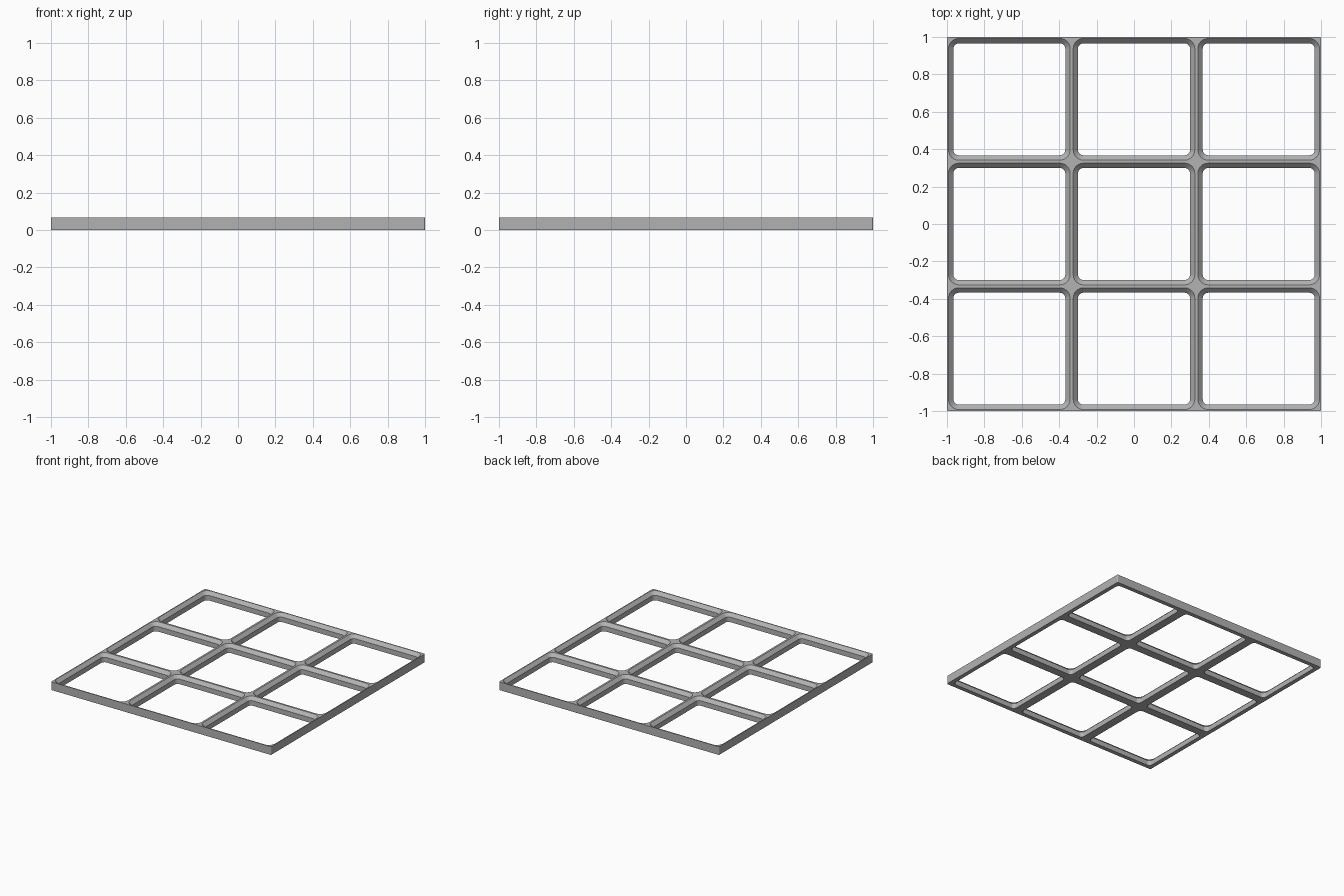
import bpy, bmesh
from math import sin, cos, pi

if "Cube" in bpy.data.objects:
    bpy.data.objects.remove(bpy.data.objects["Cube"])

CELLS = 3
PITCH = 2 / CELLS
HEIGHT = 0.067
LAND = 0.008        # half width of the flat rib top
INSET = 0.034       # half width of the rib foot
CORNER = 0.063      # corner radius at the cell border

grey = bpy.data.materials.new("light_grey")
grey.use_nodes = True
colour = (0.45, 0.45, 0.45, 1)
grey.diffuse_color = colour
grey.node_tree.nodes["Principled BSDF"].inputs["Base Color"].default_value = colour


def rounded_loop(bm, cx, cy, half, radius, z, steps=6):
    """Ring of vertices around a rounded square."""
    ring = []
    for quarter in range(4):
        mid = pi / 4 + quarter * pi / 2
        sx = 1 if cos(mid) > 0 else -1
        sy = 1 if sin(mid) > 0 else -1
        for i in range(steps + 1):
            a = (quarter + i / steps) * pi / 2
            ring.append(bm.verts.new((cx + sx * (half - radius) + radius * cos(a),
                                      cy + sy * (half - radius) + radius * sin(a), z)))
    return ring


def add_prism(bm, cx, cy, sections):
    """Closed solid lofted through (half, radius, z) sections, bottom to top."""
    rings = [rounded_loop(bm, cx, cy, *s) for s in sections]
    count = len(rings[0])
    for low, high in zip(rings, rings[1:]):
        for i in range(count):
            j = (i + 1) % count
            bm.faces.new((low[i], low[j], high[j], high[i]))
    bm.faces.new(rings[0][::-1])
    bm.faces.new(rings[-1])


def make_object(name, bm):
    mesh = bpy.data.meshes.new(name)
    bm.to_mesh(mesh)
    bm.free()
    mesh.materials.append(grey)
    obj = bpy.data.objects.new(name, mesh)
    bpy.context.collection.objects.link(obj)
    return obj


# Slab with slightly rounded outer corners
bm = bmesh.new()
add_prism(bm, 0, 0, [(1, 0.008, 0), (1, 0.008, HEIGHT)])
frame = make_object("grid_frame", bm)

# Cell openings: straight lower wall, sloped upper wall
half = PITCH / 2
foot = (half - INSET, CORNER - INSET)
rim = (half - LAND, CORNER - LAND)
slope_start = HEIGHT - (INSET - LAND)
bm = bmesh.new()
for ix in range(CELLS):
    for iy in range(CELLS):
        add_prism(bm, (ix - 1) * PITCH, (iy - 1) * PITCH,
                  [(*foot, -0.05), (*foot, slope_start),
                   (*rim, HEIGHT), (*rim, HEIGHT + 0.05)])
cutter = make_object("cell_cutter", bm)
cutter.hide_render = True

# Cut the openings, then drop the helper
cut = frame.modifiers.new("openings", "BOOLEAN")
cut.operation = "DIFFERENCE"
cut.solver = "EXACT"
cut.object = cutter
bpy.context.view_layer.objects.active = frame
frame.select_set(True)
bpy.ops.object.modifier_apply(modifier=cut.name)
bpy.data.objects.remove(cutter)
